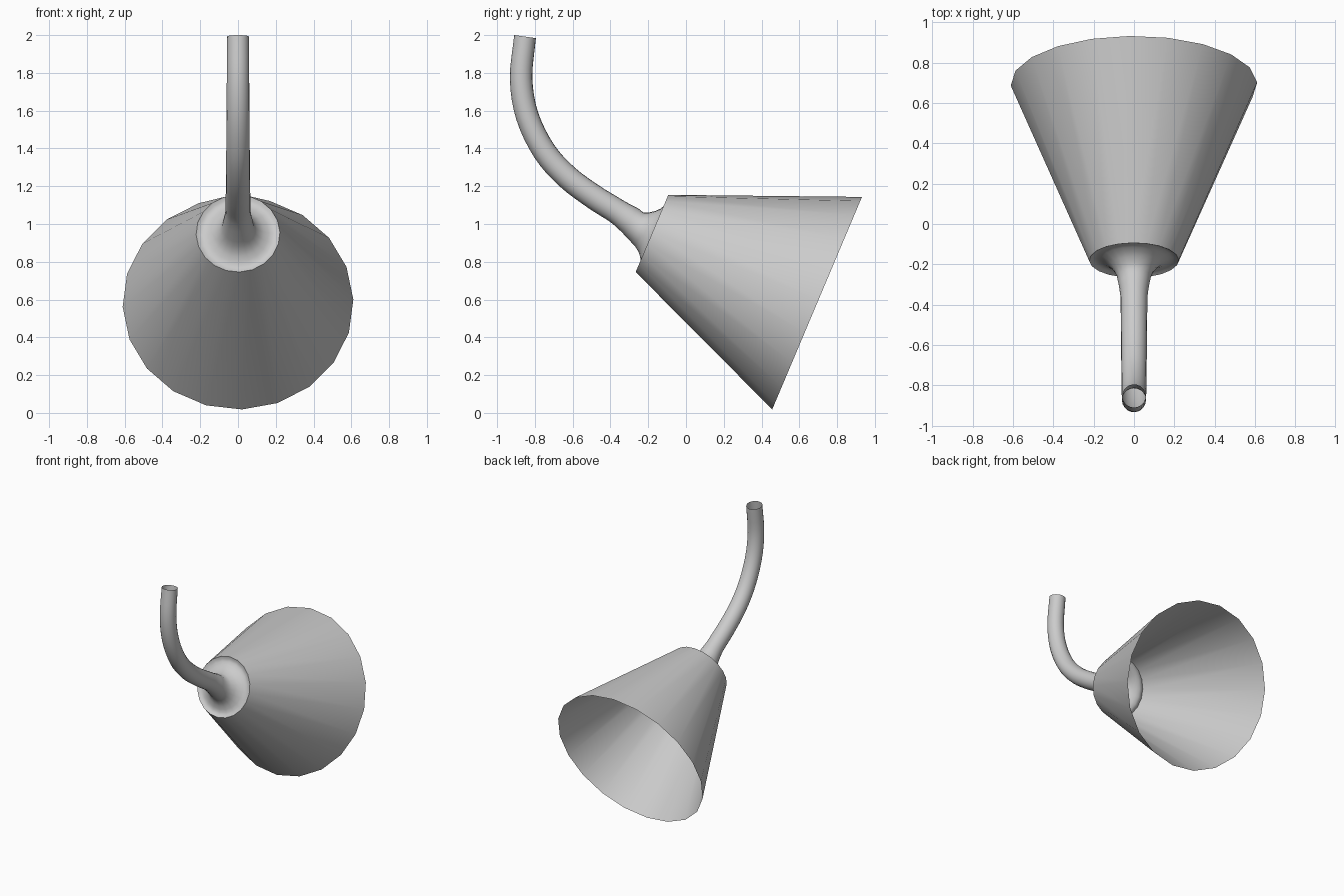
import bpy, bmesh, math
from mathutils import Vector

if "Cube" in bpy.data.objects:
    bpy.data.objects.remove(bpy.data.objects["Cube"])

SIDES = 20
TWIST = math.radians(2)
AXIS = Vector((0, 0.921, -0.389))      # points out of the shade's mouth
THROAT = Vector((0, -0.18, 0.95))      # centre of the shade's small end


def loft(name, rings, angle):
    """Skin open rings given as (centre, direction, radius)."""
    bm = bmesh.new()
    prev = None
    for c, d, r in rings:
        side = Vector((1, 0, 0))
        up = side.cross(d.normalized())
        if up.dot(Vector((0, 0.389, 0.921))) < 0 and abs(d.normalized().dot(AXIS)) > 0.9:
            up = -up
        ring = []
        for k in range(SIDES):
            a = TWIST + math.tau * k / SIDES
            ring.append(bm.verts.new(c + side * (r * math.sin(a)) - up * (r * math.cos(a))))
        if prev:
            for k in range(SIDES):
                j = (k + 1) % SIDES
                bm.faces.new((prev[k], prev[j], ring[j], ring[k]))
        prev = ring
    bmesh.ops.recalc_face_normals(bm, faces=bm.faces)
    me = bpy.data.meshes.new(name)
    bm.to_mesh(me)
    bm.free()
    ob = bpy.data.objects.new(name, me)
    bpy.context.collection.objects.link(ob)
    bpy.ops.object.select_all(action='DESELECT')
    ob.select_set(True)
    bpy.context.view_layer.objects.active = ob
    bpy.ops.object.shade_smooth_by_angle(angle=math.radians(angle))
    return ob


def catmull(pts, steps):
    """Smooth curve through the points, with tangents."""
    p = [2 * pts[0] - pts[1]] + pts + [2 * pts[-1] - pts[-2]]
    out = []
    for i in range(1, len(p) - 2):
        a, b, c, d = p[i - 1:i + 3]
        for s in range(steps):
            t = s / steps
            out.append(0.5 * (2 * b + (c - a) * t + (2 * a - 5 * b + 4 * c - d) * t * t
                              + (3 * b - a - 3 * c + d) * t ** 3))
    out.append(pts[-1])
    return out


# conical shade, open at the wide mouth
loft("shade", [(THROAT + AXIS * 0.949, AXIS, 0.611), (THROAT, AXIS, 0.222)], 40)

# dished end cap flaring out into the neck
collar = [(0.0, 0.222), (0.010, 0.205), (0.012, 0.185), (0.003, 0.162), (-0.010, 0.138),
          (-0.028, 0.118), (-0.055, 0.098), (-0.085, 0.085)]
rings = [(THROAT + AXIS * h, -AXIS, r) for h, r in collar]

# curved neck tube, open at the top
path = [Vector((0, y, z)) for y, z in [
    (-0.275, 1.005), (-0.37, 1.07), (-0.49, 1.145), (-0.63, 1.25), (-0.75, 1.385),
    (-0.84, 1.57), (-0.873, 1.77), (-0.852, 1.992)]]
pts = catmull(path, 4)
n = len(pts) - 1
for i in range(1, n + 1):
    d = pts[min(i + 1, n)] - pts[i - 1]
    if i == n:
        d = Vector((0, 0.14, 1))
    t = i / n
    r = 0.068 - 0.010 * t + 0.012 * max(0, 1 - 8 * t)
    rings.append((pts[i], d, r))


# keep one consistent frame along the bend
def sweep_frames(rs):
    return [(c, -d, r) for c, d, r in rs]


loft("neck", sweep_frames(rings), 60)
